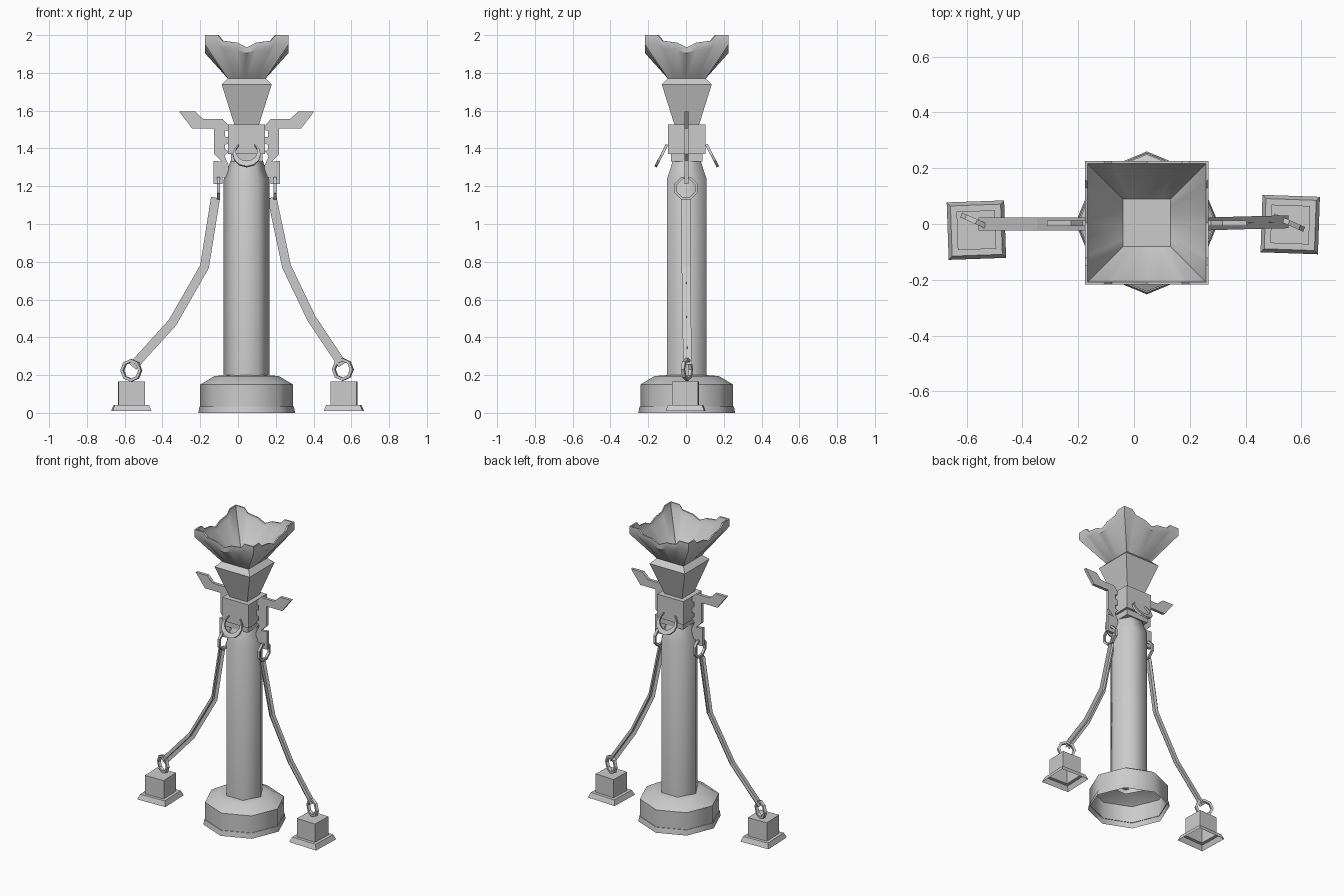
import bpy, bmesh
from math import sin, cos, pi, radians
from mathutils import Vector, Matrix

if "Cube" in bpy.data.objects:
    bpy.data.objects.remove(bpy.data.objects["Cube"])

GREY = (0.6, 0.6, 0.6, 1)
stone = bpy.data.materials.new("plain grey")
stone.use_nodes = True
stone.diffuse_color = GREY
stone.node_tree.nodes["Principled BSDF"].inputs["Base Color"].default_value = GREY

CX, CY = 0.046, 0.004  # axis of the column


def finish(name, bm, loc=(0, 0, 0), rot=0, angle=0, normals=True):
    if normals:
        bmesh.ops.recalc_face_normals(bm, faces=bm.faces)
    mesh = bpy.data.meshes.new(name)
    bm.to_mesh(mesh)
    bm.free()
    mesh.materials.append(stone)
    if angle:
        mesh.shade_smooth()
        mesh.set_sharp_from_angle(angle=radians(angle))
    obj = bpy.data.objects.new(name, mesh)
    obj.location = loc
    obj.rotation_euler.z = rot
    bpy.context.scene.collection.objects.link(obj)
    return obj


def loft(bm, rings, cap_first=False, cap_last=False, closed=True):
    """Skin a list of equally long point rings."""
    rows = [[bm.verts.new(p) for p in r] for r in rings]
    n = len(rows[0])
    for a, b in zip(rows, rows[1:]):
        for i in range(n if closed else n - 1):
            j = (i + 1) % n
            bm.faces.new((a[i], a[j], b[j], b[i]))
    if cap_first:
        bm.faces.new(rows[0][::-1])
    if cap_last:
        bm.faces.new(rows[-1])


def lathe(name, profile, sides, angle, **caps):
    bm = bmesh.new()
    loft(bm, [[(r * cos(2 * pi * i / sides), r * sin(2 * pi * i / sides), z)
               for i in range(sides)] for r, z in profile], **caps)
    return finish(name, bm, (CX, CY, 0), angle=angle)


def square(h, z):
    return [(-h, -h, z), (h, -h, z), (h, h, z), (-h, h, z)]


def square_loft(name, profile, loc, rot=0, **caps):
    bm = bmesh.new()
    loft(bm, [square(h, z) for h, z in profile], **caps)
    return finish(name, bm, loc, rot)


def ring(name, matrix, radius, width, depth, start=0, sweep=360, steps=8):
    """Rectangular-section ring or arc, drawn in the xz plane."""
    bm = bmesh.new()
    full = sweep == 360
    rows = []
    for i in range(steps + 1):
        a = radians(start + sweep * i / steps)
        taper = 1 if full else max(0.15, sin(pi * i / steps))
        w, row = width / 2 * taper, []
        for dr, dy in ((-w, -depth), (w, -depth), (w, depth), (-w, depth)):
            row.append(((radius + dr) * cos(a), dy / 2, (radius + dr) * sin(a)))
        rows.append(row)
    loft(bm, rows, not full, not full)
    bmesh.ops.remove_doubles(bm, verts=bm.verts, dist=1e-5)
    bmesh.ops.transform(bm, matrix=matrix, verts=bm.verts)
    return finish(name, bm)


# Column and hollow base
lathe("column", [(0.122, 0.17), (0.122, 1.235), (0.085, 1.335)], 6, 65, cap_last=True)
lathe("base", [(0.256, 0), (0.25, 0.035), (0.246, 0.035), (0.246, 0.15),
               (0.17, 0.195), (0.11, 0.2)], 8, 50)

# Collar block
square_loft("collar", [(0.098, 1.37), (0.098, 1.528)], (CX, CY, 0),
            cap_first=True, cap_last=True)
square_loft("collar_lip", [(0.083, 1.33), (0.083, 1.37)], (CX, CY, 0),
            cap_first=True, cap_last=True)

# Flared square bloom with wavy rim
WAVE = [(-1, 0), (-0.7, 0), (-0.58, 0.03), (-0.23, 0.04), (0, 0.065),
        (0.23, 0.04), (0.58, 0.03), (0.7, 0)]


def bloom_ring(h, z, wave):
    pts = []
    for side in range(4):
        turn = Matrix.Rotation(side * pi / 2, 3, "Z")
        pts += [turn @ Vector((h * t, -h, z - wave * d)) for t, d in WAVE]
    return pts


bm = bmesh.new()
loft(bm, [bloom_ring(*r) for r in (
    (0.065, 1.525, 0), (0.132, 1.738, 0), (0.1, 1.77, 0), (0.221, 1.95, 0.7),
    (0.221, 2, 1), (0.212, 2, 1), (0.205, 1.96, 0.7), (0.085, 1.78, 0))],
    cap_last=True)
finish("bloom", bm, (CX, CY, 0), angle=40)

# Crescents on the front and back of the collar
for name, side in (("front_crescent", -1), ("back_crescent", 1)):
    m = Matrix.Translation((CX, CY + side * 0.128, 1.375)) \
        @ Matrix.Rotation(side * radians(27), 4, "X")
    ring(name, m, 0.065, 0.032, 0.014, start=130, sweep=280, steps=10)

# Side wings: flat cut-out brackets (outward offset, height)
WING = [(.1, 1.525), (.127, 1.555), (.23, 1.555), (.272, 1.595), (.357, 1.595),
        (.288, 1.505), (.172, 1.505), (.172, 1.37), (.132, 1.33), (.177, 1.335),
        (.177, 1.213), (.127, 1.213), (.127, 1.245), (.095, 1.25), (.095, 1.31),
        (.117, 1.36), (.095, 1.385), (.114, 1.395), (.114, 1.42), (.095, 1.425),
        (.095, 1.46), (.114, 1.462), (.114, 1.495), (.1, 1.495)]

# Ribbons, hoops and weights, one set per side
PATHS = {
    "left": [(.18, 0, 1.14), (.257, 0, .775), (.389, .004, .5), (.553, .008, .255)],
    "right": [(-.119, 0, 1.14), (-.177, 0, .775), (-.347, 0, .478), (-.558, 0, .245)]}
WEIGHTS = {"left": (.56, -.002, 0), "right": (-.565, -.022, 0)}
HOOPS = {"left": (.555, .005, .23), "right": (-.565, .008, .225)}

for name, s in (("left", 1), ("right", -1)):
    bm = bmesh.new()
    loft(bm, [[(CX + s * x, y, z) for x, z in WING] for y in (-0.008, 0.012)],
         True, True)
    finish(name + "_wing", bm)

    hang = Matrix.Translation((CX + s * 0.149, 0, 1.19)) \
        @ Matrix.Rotation(pi / 2, 4, "Z") @ Matrix.Rotation(pi / 8, 4, "Y")
    ring(name + "_upper_hoop", hang, 0.058, 0.014, 0.016)

    # Two crossed ribbons along the path
    path = [Vector(p) for p in PATHS[name]]
    bm = bmesh.new()
    across, deep = [], []
    for i, p in enumerate(path):
        d = (path[min(i + 1, 3)] - path[max(i - 1, 0)]).normalized()
        n = Vector((0, 1, 0)).cross(d) * 0.024
        across.append((p - n, p + n))
        y = Vector((0, 0.023, 0))
        deep.append((p - y, p + y))
    for strip in (across, deep):
        loft(bm, strip, closed=False)
    finish(name + "_ribbon", bm)

    low = Matrix.Translation(HOOPS[name]) @ Matrix.Rotation(radians(-24), 4, "Z")
    ring(name + "_lower_hoop", low, 0.052, 0.016, 0.018)
    square_loft(name + "_weight",
                [(0.103, 0.01), (0.09, 0.043), (0.069, 0.043), (0.069, 0.167)],
                WEIGHTS[name], radians(-2 * s), cap_last=True)
